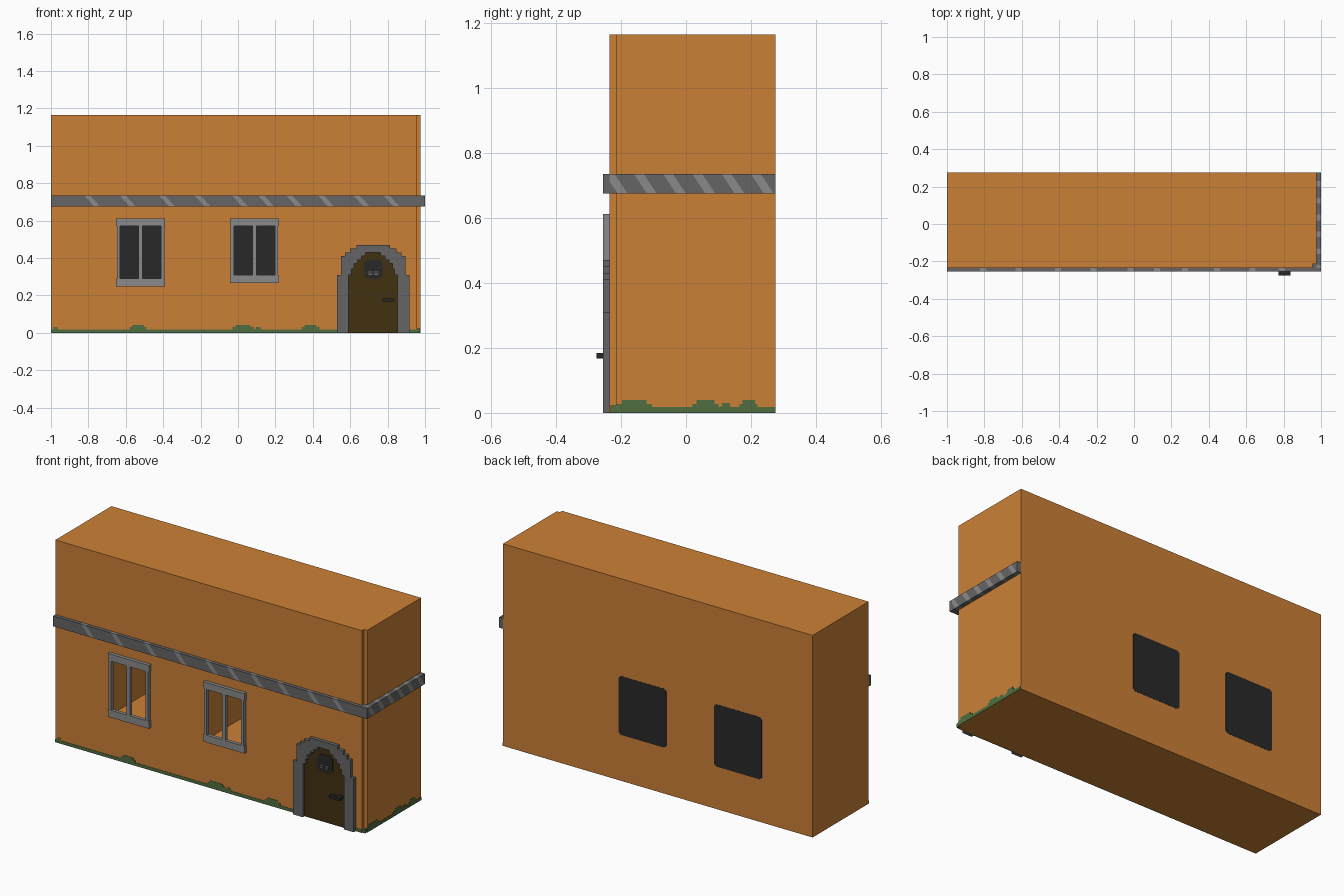
import bpy, bmesh
from mathutils import Vector

if "Cube" in bpy.data.objects:
    bpy.data.objects.remove(bpy.data.objects["Cube"])


def mat(name, r, g, b):
    m = bpy.data.materials.new(name)
    m.diffuse_color = (r, g, b, 1)
    m.use_nodes = True
    m.node_tree.nodes["Principled BSDF"].inputs["Base Color"].default_value = m.diffuse_color
    return m


ORANGE = mat("orange_plaster", 0.60, 0.216, 0.037)
STONE = mat("dark_stone", 0.130, 0.130, 0.130)
PALE = mat("pale_stone", 0.255, 0.255, 0.255)
GLASS = mat("dark_glass", 0.022, 0.022, 0.022)
WOOD = mat("dark_wood", 0.052, 0.031, 0.005)
MOSS = mat("moss_green", 0.080, 0.156, 0.053)


def finish(name, bm, *mats):
    bmesh.ops.recalc_face_normals(bm, faces=bm.faces[:])
    me = bpy.data.meshes.new(name)
    bm.to_mesh(me)
    bm.free()
    ob = bpy.data.objects.new(name, me)
    bpy.context.collection.objects.link(ob)
    for m in mats:
        me.materials.append(m)
    return ob


def prism(name, pts, direction, m):
    """Closed 3D outline pushed along a direction."""
    bm = bmesh.new()
    f = bm.faces.new([bm.verts.new(p) for p in pts])
    r = bmesh.ops.extrude_face_region(bm, geom=[f], use_keep_orig=True)
    vs = [v for v in r["geom"] if isinstance(v, bmesh.types.BMVert)]
    bmesh.ops.translate(bm, verts=vs, vec=direction)
    return finish(name, bm, m)


def box_bm(x0, x1, y0, y1, z0, z1):
    bm = bmesh.new()
    bmesh.ops.create_cube(bm, size=1)
    for v in bm.verts:
        v.co = ((x0, x1)[v.co.x > 0], (y0, y1)[v.co.y > 0], (z0, z1)[v.co.z > 0])
    return bm


def box(name, m, *b):
    return finish(name, box_bm(*b), m)


def front_prism(name, pts, y0, y1, m):
    return prism(name, [(x, y0, z) for x, z in pts], (0, y1 - y0, 0), m)


# House body with the small notch on the front right corner
L, R, F, B, H, N = -1.0, 0.975, -0.235, 0.275, 1.165, 0.02
foot = [(L, F), (R - N, F), (R - N, F + N), (R, F + N), (R, B), (L, B)]
body = prism("house_body", [(x, y, 0) for x, y in foot], (0, 0, H), ORANGE)

# Windows: shaft through the house, stone frame, dark pane on the back
for side, x0, sill in (("left", -0.652, 0.247), ("right", -0.043, 0.267)):
    x1, top = x0 + 0.262, 0.612
    cutter = box("window_cutter", ORANGE, x0 + 0.012, x1 - 0.012, -0.4, 0.4, sill + 0.01, top - 0.01)
    cutter.hide_render = True
    mod = body.modifiers.new("window_hole", "BOOLEAN")
    mod.operation, mod.solver, mod.object = "DIFFERENCE", "EXACT", cutter
    bpy.context.view_layer.objects.active = body
    bpy.ops.object.modifier_apply(modifier=mod.name)
    bpy.data.objects.remove(cutter)

    fy = F - 0.02
    box(side + "_window_lintel", PALE, x0, x1, fy, F, top - 0.04, top)
    box(side + "_window_sill", PALE, x0, x1, fy, F, sill, sill + 0.042)
    xm = (x0 + x1) / 2
    for part, a, b in (("jamb_a", x0 + 0.004, x0 + 0.022), ("mullion", xm - 0.01, xm + 0.01),
                       ("jamb_b", x1 - 0.022, x1 - 0.004)):
        box(side + "_window_" + part, PALE, a, b, fy, F, sill + 0.042, top - 0.04)

    a, b, c, d, k = x0 - 0.024, x1 + 0.017, sill - 0.002, 0.604, 0.012
    front_prism(side + "_back_pane", [(a + k, c), (b - k, c), (b, c + k), (b, d - k),
                                      (b - k, d), (a + k, d), (a, d - k), (a, c + k)],
                B - 0.004, B + 0.001, GLASS)


# Stone band with slanted pale streaks
def band(name, bounds, axis, centers, width, slant):
    bm = box_bm(*bounds)
    zc = (bounds[4] + bounds[5]) / 2
    n = Vector((0, 0, slant / (bounds[5] - bounds[4])))
    n[axis] = 1
    for c in centers:
        for e in (c - width / 2, c + width / 2):
            co = Vector((0, 0, zc))
            co[axis] = e
            bmesh.ops.bisect_plane(bm, geom=bm.verts[:] + bm.edges[:] + bm.faces[:],
                                   plane_co=co, plane_no=n)
    for f in bm.faces:
        p = f.calc_center_median()
        t = p[axis] + n.z * (p.z - zc)
        f.material_index = int(any(abs(t - c) < width / 2 for c in centers))
    finish(name, bm, STONE, PALE)


Z0, Z1 = 0.675, 0.735
band("front_band", (L, 1, F - 0.02, F, Z0, Z1), 0,
     (-0.78, -0.59, -0.38, -0.19, 0.01, 0.15, 0.30, 0.47, 0.66, 0.82), 0.032, 0.055)
band("right_band", (R, 1, F, B, Z0, Z1), 1,
     (-0.215, -0.125, -0.035, 0.055, 0.145, 0.235), 0.03, 0.04)
box("band_corner", STONE, R - N, R, F, F + N, Z0, Z1)


# Door with a stepped arch: (half width, top height) for each step
def steps(cx, levels):
    right, z = [], 0
    for w, top in levels:
        right += [(w, z), (w, top)]
        z = top
    return [(cx + w, z) for w, z in right] + [(cx - w, z) for w, z in reversed(right)]


CX = 0.723
outer = steps(CX, [(0.193, 0.31), (0.172, 0.41), (0.15, 0.43), (0.125, 0.45), (0.09, 0.47)])
inner = steps(CX, [(0.131, 0.31), (0.115, 0.34), (0.103, 0.37), (0.083, 0.39),
                   (0.063, 0.41), (0.04, 0.43)])
front_prism("door_arch", outer + inner[::-1], F - 0.02, F, STONE)
front_prism("door_panel", inner, F - 0.004, F, WOOD)

# Peephole with two little slots, and the handle
w, k, zp = 0.05, 0.018, 0.338
front_prism("door_peephole", [(CX + sx, zp + sz) for sx, sz in (
    (-w + k, -w), (w - k, -w), (w, -w + k), (w, w - k),
    (w - k, w), (-w + k, w), (-w, w - k), (-w, -w + k))], F - 0.008, F - 0.003, GLASS)
for i, s in enumerate((-1, 1)):
    for j, z in enumerate((0.313, 0.325)):
        box(f"peephole_slot_{i}_{j}", STONE, CX + s * 0.016 - 0.011, CX + s * 0.016 + 0.011,
            F - 0.01, F - 0.007, z - 0.003, z + 0.003)
box("door_handle", GLASS, 0.773, 0.838, -0.275, F - 0.02, 0.167, 0.184)
box("door_handle_stub", GLASS, 0.815, 0.838, F - 0.02, F, 0.167, 0.184)


# Moss strip along the foot of the walls, with raised clumps
def moss(name, a, b, clumps, place, direction):
    pts = [(a, 0), (a, 0.018)]
    for c0, c1, h in clumps:
        e = (c1 - c0) * 0.15
        pts += [(c0, 0.018), (c0, h - 0.012), (c0 + e, h - 0.012), (c0 + e, h),
                (c1 - e, h), (c1 - e, h - 0.012), (c1, h - 0.012), (c1, 0.018)]
    pts += [(b, 0.018), (b, 0)]
    prism(name, [place(u, z) for u, z in pts], direction, MOSS)


moss("front_moss", L, R - N, [(-0.99, -0.96, 0.031), (-0.58, -0.49, 0.042), (-0.03, 0.085, 0.042),
                              (0.09, 0.125, 0.032), (0.34, 0.435, 0.042)],
     lambda u, z: (u, F - 0.002, z), (0, 0.004, 0))
moss("right_moss", F + N, B, [(-0.214, -0.105, 0.04), (0.02, 0.10, 0.04), (0.105, 0.14, 0.031),
                              (0.165, 0.22, 0.04)],
     lambda u, z: (R + 0.002, u, z), (-0.004, 0, 0))
box("corner_moss", MOSS, R - N, R - 0.002, F + 0.002, F + N, 0, 0.022)
